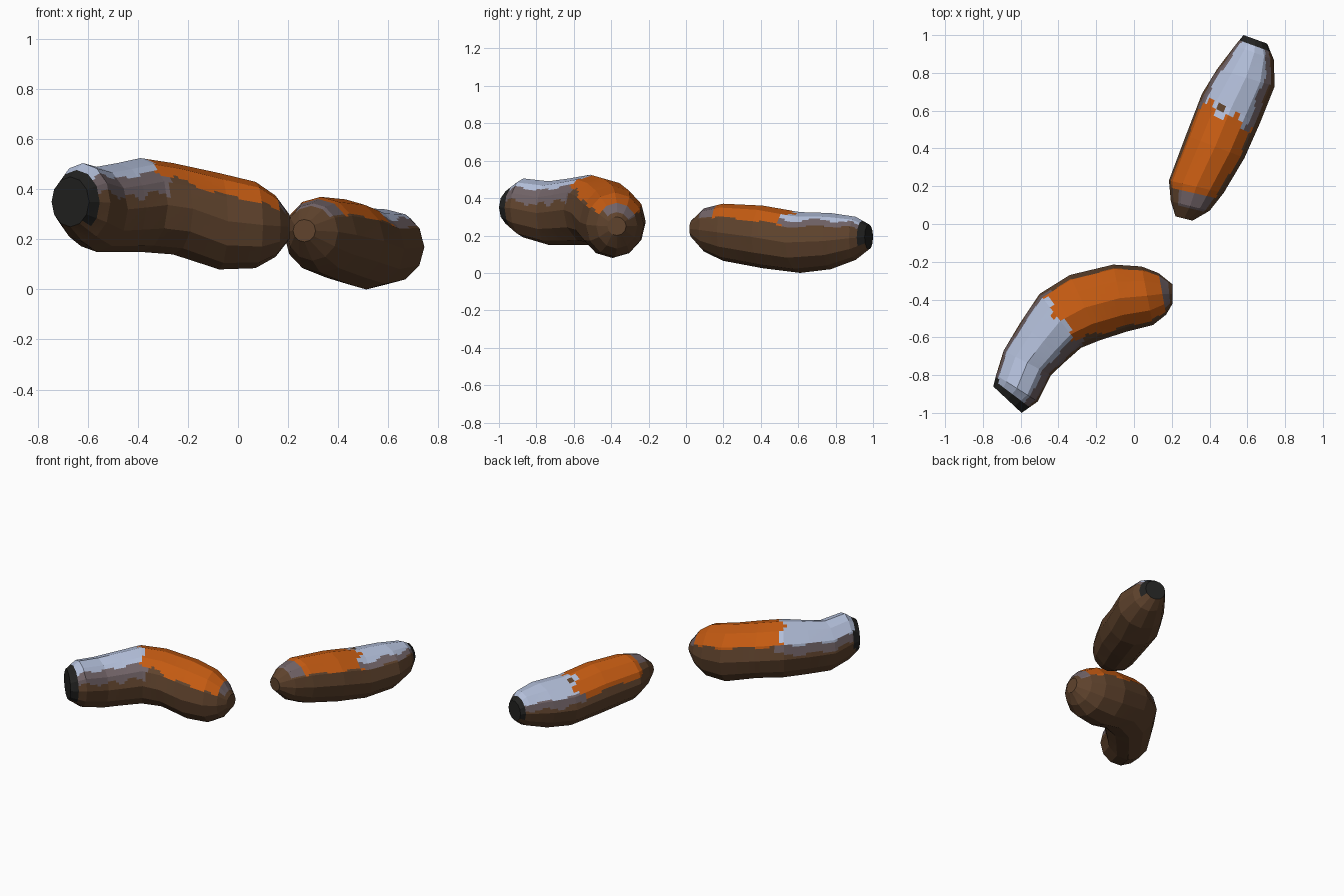
import bpy, bmesh, math
from mathutils import Vector

if "Cube" in bpy.data.objects:
    bpy.data.objects.remove(bpy.data.objects["Cube"])

SIDES, SUB = 12, 6


def material(name, rgb):
    m = bpy.data.materials.new(name)
    m.diffuse_color = (*rgb, 1)
    m.use_nodes = True
    m.node_tree.nodes["Principled BSDF"].inputs["Base Color"].default_value = m.diffuse_color
    return m


MATS = [material("brown_bark", (0.115, 0.056, 0.026)),
        material("orange", (0.56, 0.105, 0.006)),
        material("pale_ash", (0.45, 0.52, 0.70)),
        material("warm_grey", (0.165, 0.125, 0.135)),
        material("charred_black", (0.016, 0.016, 0.015))]
BROWN, ORANGE, ASH, GREY, BLACK = range(5)


def section(ring, k):
    """Corner k of a faceted cross-section; angle 0 is the top."""
    lx, ly, rx, ry, lo, hi = ring
    left, right = Vector((lx, ly, 0)), Vector((rx, ry, 0))
    a = 2 * math.pi * k / SIDES
    p = (left + right) / 2 + (right - left) / 2 * math.sin(a)
    p.z = (lo + hi) / 2 + (hi - lo) / 2 * math.cos(a)
    return p


def log(name, rings, rule, caps):
    """Loft faceted rings; facets are divided so colours can be split by rule."""
    bm = bmesh.new()
    rows, n = [], (len(rings) - 1) * SUB
    for i in range(n + 1):
        q = min(i // SUB, len(rings) - 2)
        t = i / SUB - q
        row = []
        for j in range(SIDES * SUB):
            k, s = j // SUB, (j % SUB) / SUB
            p = section(rings[q], k).lerp(section(rings[q], k + 1), s)
            r = section(rings[q + 1], k).lerp(section(rings[q + 1], k + 1), s)
            row.append(bm.verts.new(p.lerp(r, t)))
        rows.append(row)
    m = SIDES * SUB
    for i in range(n):
        for j in range(m):
            f = bm.faces.new((rows[i][j], rows[i][(j + 1) % m],
                              rows[i + 1][(j + 1) % m], rows[i + 1][j]))
            a = (j + 0.5) * 360 / m
            f.material_index = rule((i + 0.5) / SUB, a if a < 180 else a - 360,
                                    f.calc_center_median())
    for row, c in zip((rows[0], rows[-1]), caps):
        bm.faces.new(row).material_index = c
    bmesh.ops.recalc_face_normals(bm, faces=bm.faces[:])
    me = bpy.data.meshes.new(name)
    bm.to_mesh(me)
    bm.free()
    for mt in MATS:
        me.materials.append(mt)
    bpy.context.collection.objects.link(bpy.data.objects.new(name, me))


def bent_rule(u, a, c):
    w = 4 * math.sin(u * 5)                       # uneven patch borders
    if u < 0.45 and -130 < a < 140 or u < 0.85 and -110 < a < -55:
        return BLACK
    if u < 4.05 + 0.15 * math.sin(a / 9):
        if -62 + w < a < 42 + w:
            return ASH
        if -82 + w < a < 74 + w and u > 0.5:
            return GREY
    elif u < 8.05:
        if -62 + w < a < 58 + w - max(0, 5.5 - u) * 8:
            return ORANGE
        if u < 4.4 and -75 < a < 60:
            return GREY
    elif u < 8.6 and -65 < a < 45:
        return GREY
    return BROWN


def straight_rule(u, a, c):
    w = 4 * math.sin(u * 5)
    if u > 6.5 and abs(a) < 120:
        return BLACK
    if (c.xy - Vector((0.46, 0.605))).length < 0.024 and c.z > 0.2:
        return BROWN                              # small bare spot
    if u > 3.8 + 0.15 * math.sin(a / 9):
        if -58 + w < a < 40 + w and u < 6.5:
            return ASH
        if -80 + w < a < 58 + w:
            return GREY
    elif u > 1.6:
        if -72 + w < a < 58 + w:
            return ORANGE
    elif u > 0.75 and -40 < a < 55:
        return GREY
    return BROWN


# Bent log: left x, y, right x, y, bottom, top per ring
log("bent_log", [
    (-0.745, -0.86, -0.595, -1.00, 0.25, 0.45),
    (-0.73, -0.80, -0.51, -0.94, 0.19, 0.505),
    (-0.69, -0.67, -0.44, -0.80, 0.15, 0.49),
    (-0.60, -0.52, -0.365, -0.73, 0.15, 0.505),
    (-0.50, -0.37, -0.28, -0.655, 0.15, 0.525),
    (-0.34, -0.27, -0.18, -0.615, 0.14, 0.505),
    (-0.11, -0.215, -0.04, -0.57, 0.08, 0.465),
    (0.04, -0.225, 0.10, -0.535, 0.085, 0.43),
    (0.13, -0.26, 0.17, -0.48, 0.13, 0.375),
    (0.205, -0.32, 0.205, -0.42, 0.20, 0.30)], bent_rule, (BLACK, BROWN))

# Straight log
log("straight_log", [
    (0.22, 0.04, 0.31, 0.018, 0.19, 0.28),
    (0.195, 0.12, 0.40, 0.07, 0.115, 0.345),
    (0.185, 0.23, 0.475, 0.165, 0.065, 0.37),
    (0.275, 0.47, 0.585, 0.35, 0.025, 0.36),
    (0.36, 0.69, 0.665, 0.53, 0.0, 0.325),
    (0.44, 0.82, 0.745, 0.73, 0.02, 0.32),
    (0.535, 0.945, 0.74, 0.87, 0.07, 0.30),
    (0.58, 1.00, 0.705, 0.955, 0.125, 0.26)], straight_rule, (BROWN, BLACK))
